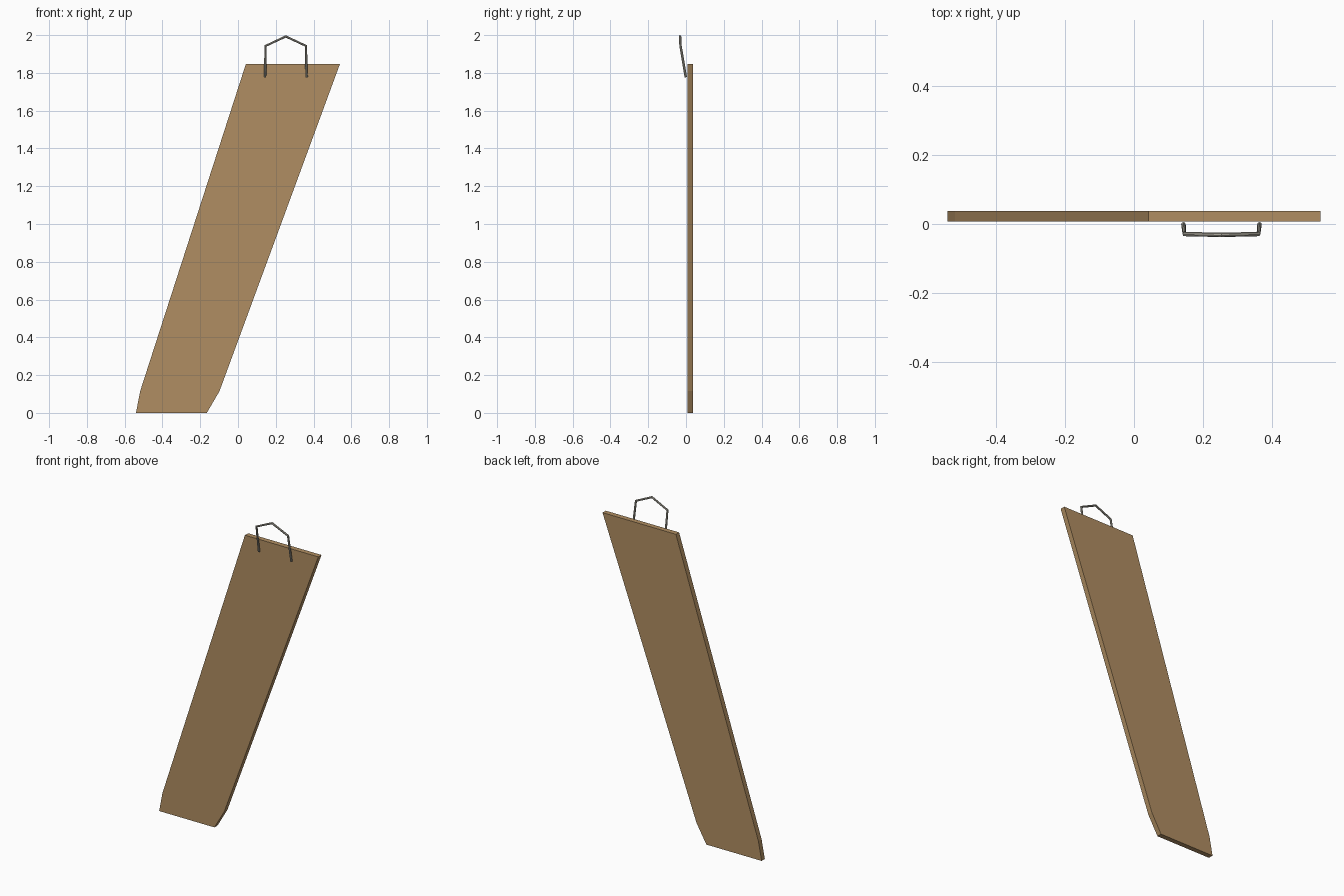
import bpy
import bmesh

if "Cube" in bpy.data.objects:
    bpy.data.objects.remove(bpy.data.objects["Cube"])


def material(name, rgb):
    m = bpy.data.materials.new(name)
    m.diffuse_color = (*rgb, 1)
    m.use_nodes = True
    m.node_tree.nodes["Principled BSDF"].inputs["Base Color"].default_value = m.diffuse_color
    return m


wood = material("tan_wood", (0.434, 0.270, 0.122))
metal = material("grey_metal", (0.41, 0.39, 0.33))

# Slanted plank: front outline extruded through its thickness
outline = [(-0.54, 0), (-0.165, 0), (-0.098, 0.115), (0.54, 1.848),
           (0.042, 1.848), (-0.518, 0.115)]
bm = bmesh.new()
face = bm.faces.new([bm.verts.new((x, 0.007, z)) for x, z in outline])
ext = bmesh.ops.extrude_face_region(bm, geom=[face])
bmesh.ops.translate(bm, vec=(0, 0.031, 0),
                    verts=[v for v in ext["geom"] if isinstance(v, bmesh.types.BMVert)])
bmesh.ops.recalc_face_normals(bm, faces=bm.faces)
mesh = bpy.data.meshes.new("plank")
bm.to_mesh(mesh)
bm.free()
mesh.materials.append(wood)
bpy.context.collection.objects.link(bpy.data.objects.new("plank", mesh))

# Wire hanger: thin tube bent along a peaked path, leaning off the front face
path = [(0.143, -0.001, 1.777), (0.146, -0.029, 1.943), (0.253, -0.0315, 1.993),
        (0.360, -0.029, 1.943), (0.363, -0.001, 1.777)]
curve = bpy.data.curves.new("wire_hanger", "CURVE")
curve.dimensions = "3D"
curve.bevel_depth = 0.0065
curve.bevel_resolution = 2
curve.use_fill_caps = True
spline = curve.splines.new("POLY")
spline.points.add(len(path) - 1)
for point, co in zip(spline.points, path):
    point.co = (*co, 1)
curve.materials.append(metal)
hanger = bpy.data.objects.new("wire_hanger", curve)
bpy.context.collection.objects.link(hanger)
bpy.context.view_layer.objects.active = hanger
hanger.select_set(True)
bpy.ops.object.convert(target="MESH")
bpy.ops.object.shade_smooth_by_angle()
